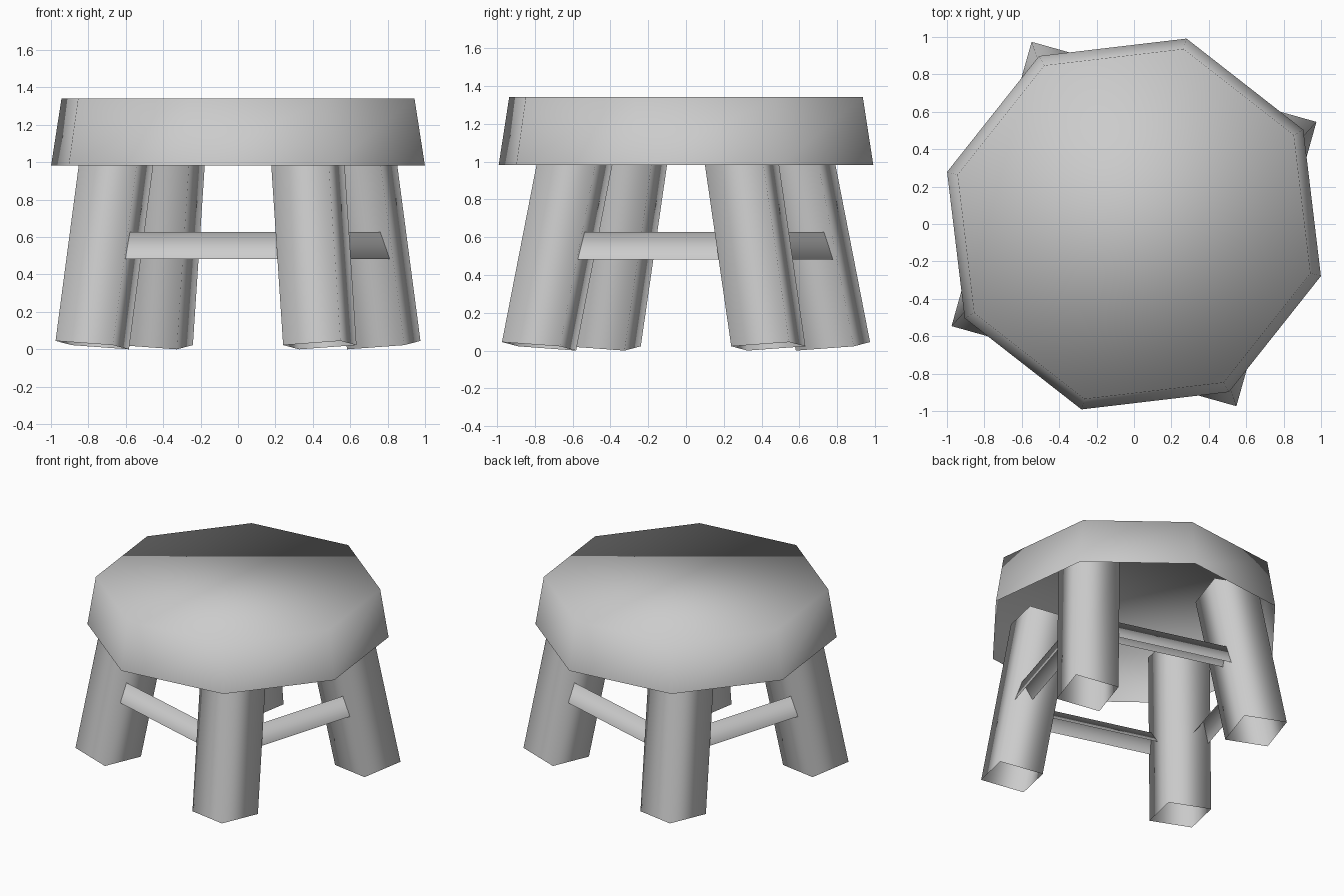
import bpy, bmesh
from math import cos, sin, radians
from mathutils import Vector

cube = bpy.data.objects.get("Cube")
if cube:
    bpy.data.objects.remove(cube)

TURN = radians(29.3)          # whole stool is turned about its axis
LEG_HALF = 0.225              # half diagonal of the square leg
FOOT_RADIUS = 0.897
LEANS = [Vector((0.132, 0.145)), Vector((-0.066, 0.195))]

wood = bpy.data.materials.new("pale_grey")
wood.use_nodes = True
wood.diffuse_color = (0.6, 0.6, 0.6, 1)
wood.node_tree.nodes["Principled BSDF"].inputs["Base Color"].default_value = (0.6, 0.6, 0.6, 1)


def polar(radius, angle):
    return Vector((radius * cos(angle), radius * sin(angle)))


def loft(name, lower, upper, closed=True, lid=False):
    """Smooth open shell between two matching rows of points."""
    bm = bmesh.new()
    a = [bm.verts.new(p) for p in lower]
    b = [bm.verts.new(p) for p in upper]
    n = len(a)
    for i in range(n if closed else n - 1):
        j = (i + 1) % n
        bm.faces.new((a[i], a[j], b[j], b[i]))
    if lid:
        bm.faces.new(b)
    for face in bm.faces:
        face.smooth = True
    mesh = bpy.data.meshes.new(name)
    bm.to_mesh(mesh)
    bm.free()
    mesh.materials.append(wood)
    obj = bpy.data.objects.new(name, mesh)
    bpy.context.collection.objects.link(obj)


def leg_angle(i):
    return TURN + radians(90 * i)


def leg_centre(i, z):
    """Centre of a leaning leg at a given height."""
    lean = LEANS[i % 2] * (1 if i % 4 < 2 else -1)
    return polar(FOOT_RADIUS, leg_angle(i)) - lean * z


# Seat: hollow eight-sided shell, open below and narrowing towards the top
def octagon(radius, z):
    ring = [polar(radius, TURN + radians(45 * k)) for k in range(8)]
    return [(p.x, p.y * 0.992, z) for p in ring]


loft("seat", octagon(1.038, 0.983), octagon(0.98, 1.342), lid=True)

# Splayed square tube legs with slightly tilted ends, reaching up into the seat
for i, name in enumerate(["back_left_leg", "back_right_leg", "front_right_leg", "front_left_leg"]):
    rings = []
    for z in (0.0225, 1.18):
        ring = []
        for k in range(4):
            p = leg_centre(i, z) + polar(LEG_HALF, leg_angle(i + k))
            rise = 0.1 * LEG_HALF * cos(radians(90 * k))
            ring.append((p.x, p.y, z + rise))
        rings.append(ring)
    loft(name, *rings)

# Ridged stretchers, open below, joining neighbouring legs; section is (inset, height)
SECTION = [(0.015, 0.483), (0.06, 0.628), (0.146, 0.514)]
for i, name in enumerate(["back_stretcher", "right_stretcher", "front_stretcher", "left_stretcher"]):
    start = leg_centre(i, 0.52) + polar(LEG_HALF, leg_angle(i + 1))
    end = leg_centre(i + 1, 0.52) + polar(LEG_HALF, leg_angle(i))
    along = (end - start).normalized()
    inward = Vector((-along.y, along.x))
    rows = [[(*(p + inward * d), z) for d, z in SECTION]
            for p in (end + along * 0.02, start - along * 0.02)]
    loft(name, *rows, closed=False)
